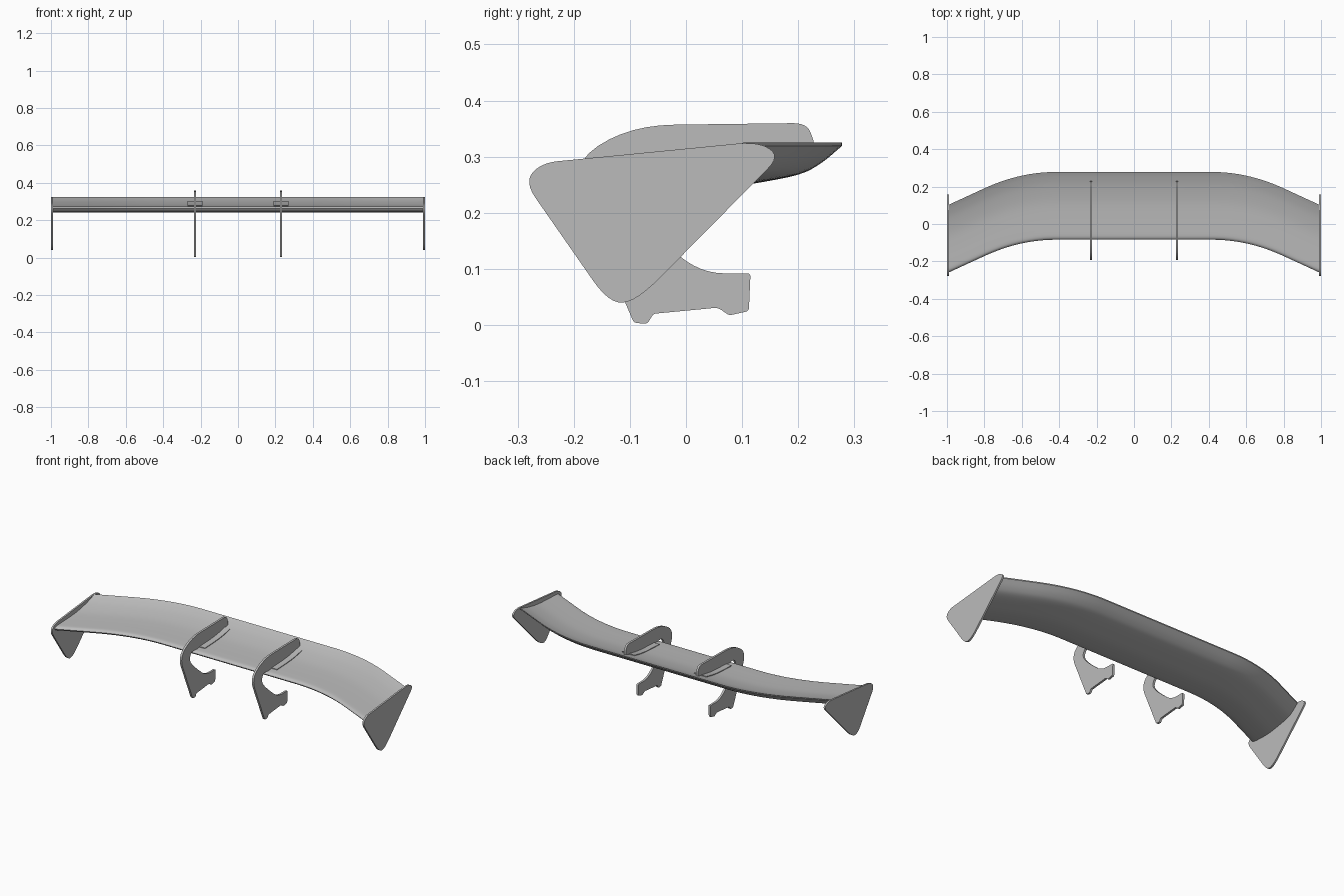
import bpy, bmesh
from math import radians
from mathutils import Vector

cube = bpy.data.objects.get("Cube")
if cube:
    bpy.data.objects.remove(cube, do_unlink=True)

grey = bpy.data.materials.new("satin grey")
grey.use_nodes = True
grey.diffuse_color = (0.5, 0.5, 0.5, 1)
grey.node_tree.nodes["Principled BSDF"].inputs["Base Color"].default_value = (0.5, 0.5, 0.5, 1)


def finish(name, bm):
    bmesh.ops.recalc_face_normals(bm, faces=bm.faces)
    mesh = bpy.data.meshes.new(name)
    bm.to_mesh(mesh)
    bm.free()
    mesh.materials.append(grey)
    obj = bpy.data.objects.new(name, mesh)
    bpy.context.collection.objects.link(obj)
    bpy.ops.object.select_all(action='DESELECT')
    obj.select_set(True)
    bpy.context.view_layer.objects.active = obj
    bpy.ops.object.shade_smooth_by_angle(angle=radians(35))
    return obj


def loft(name, rings):
    """Skin a row of equal closed rings and cap both ends."""
    bm = bmesh.new()
    rows = [[bm.verts.new(p) for p in ring] for ring in rings]
    n = len(rows[0])
    for a, b in zip(rows, rows[1:]):
        for i in range(n):
            j = (i + 1) % n
            bm.faces.new((a[i], a[j], b[j], b[i]))
    bm.faces.new(rows[0])
    bm.faces.new(rows[-1])
    return finish(name, bm)


def rounded(corners, steps=6):
    """Turn (y, z, radius) corners into a rounded outline."""
    out = []
    for i, (y, z, r) in enumerate(corners):
        p = Vector((y, z))
        prev = Vector(corners[i - 1][:2]) - p
        nxt = Vector(corners[(i + 1) % len(corners)][:2]) - p
        if r == 0:
            out.append(p)
            continue
        a = p + prev.normalized() * min(r, prev.length * 0.49)
        b = p + nxt.normalized() * min(r, nxt.length * 0.49)
        for k in range(steps + 1):
            t = k / steps
            out.append(a * (1 - t) ** 2 + p * 2 * t * (1 - t) + b * t * t)
    return out


def plate(name, outline, x, thick):
    return loft(name, [[(x + s * thick / 2, p[0], p[1]) for p in outline] for s in (-1, 1)])


def smooth_path(points, steps=4):
    """Catmull-Rom curve through an open row of points."""
    pts = [Vector(p) for p in points]
    pts = [pts[0] * 2 - pts[1]] + pts + [pts[-1] * 2 - pts[-2]]
    out = []
    for a, b, c, d in zip(pts, pts[1:], pts[2:], pts[3:]):
        for k in range(steps):
            t = k / steps
            out.append(0.5 * (2 * b + (c - a) * t + (2 * a - 5 * b + 4 * c - d) * t * t
                              + (3 * b - a - 3 * c + d) * t ** 3))
    return out + [pts[-2]]


# Wing blade: one section swept backwards towards the middle of the span
under = smooth_path([(-0.084, 0.262), (-0.07, 0.25), (-0.03, 0.244), (0.05, 0.243),
                     (0.12, 0.252), (0.2, 0.268), (0.24, 0.288), (0.278, 0.319)])
upper = smooth_path([(0.278, 0.325), (0.25, 0.314), (0.2, 0.299), (0.12, 0.284),
                     (0.04, 0.278), (-0.03, 0.275), (-0.07, 0.272), (-0.084, 0.262)])
section = under + upper[:-1]


def sweep(x):
    start, end, slope = 0.42, 0.8, 0.46
    t = max(0, abs(x) - start)
    run = end - start
    return slope * (t * t / (2 * run) if t < run else t - run / 2)


stations = [-0.992 + 1.984 * i / 64 for i in range(65)]
loft("wing_blade", [[(x, p.x - sweep(x), p.y) for p in section] for x in stations])

# Side outlines of the end plates and the swan-neck struts
end_outline = rounded([(-0.288, 0.255, 0.035), (-0.258, 0.289, 0.03), (0.13, 0.327, 0.04),
                       (0.168, 0.301, 0.03), (-0.088, 0.042, 0.06), (-0.137, 0.038, 0.05)])
strut_outline = rounded([
    (-0.093, 0.004, 0.006), (-0.069, 0.002, 0.006), (-0.058, 0.02, 0.005),
    (0.057, 0.031, 0.008), (0.077, 0.017, 0.006), (0.112, 0.025, 0.006),
    (0.115, 0.092, 0.006), (0.025, 0.092, 0.05), (-0.085, 0.185, 0.06),
    (-0.125, 0.235, 0.04), (-0.105, 0.277, 0.02), (-0.03, 0.271, 0),
    (0.04, 0.274, 0), (0.12, 0.28, 0), (0.2, 0.294, 0), (0.229, 0.303, 0),
    (0.228, 0.328, 0.01), (0.215, 0.36, 0.025), (-0.1, 0.356, 0.08),
    (-0.212, 0.283, 0.07)])

# Mounting pads follow the upper skin beneath each strut
skin = [p for p in reversed(upper) if -0.035 < p.x < 0.215]
pad_outline = [p + Vector((0, 0.004)) for p in skin] + [p - Vector((0, 0.003)) for p in reversed(skin)]

for side, sign in (("left", 1), ("right", -1)):
    plate(side + "_end_plate", end_outline, sign * 0.995, 0.01)
    plate(side + "_strut", strut_outline, sign * 0.23, 0.012)
    plate(side + "_mounting_pad", pad_outline, sign * 0.23, 0.08)
